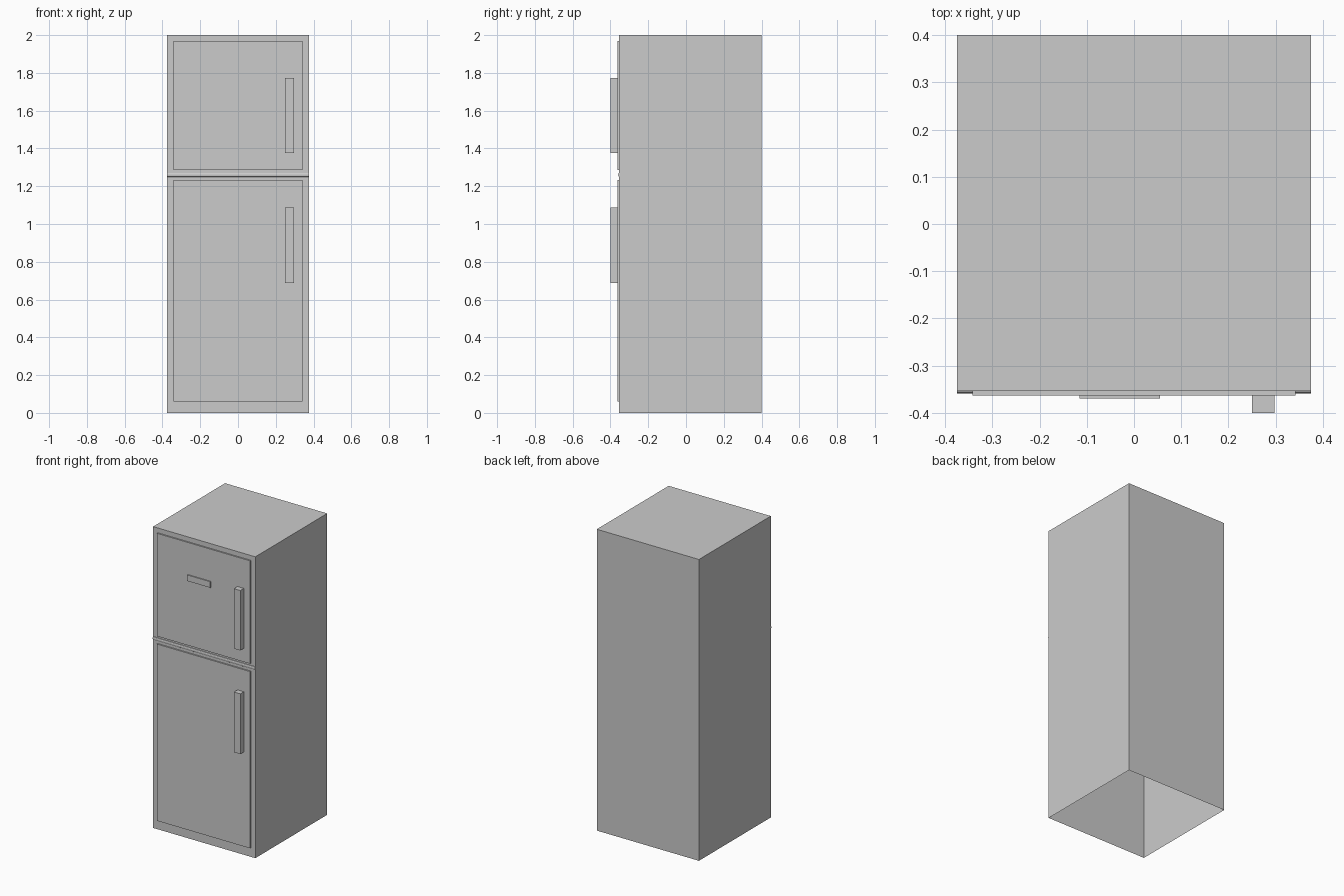
import bpy, bmesh
from math import sin, cos, pi

if "Cube" in bpy.data.objects:
    bpy.data.objects.remove(bpy.data.objects["Cube"])


def new_object(name, bm):
    bmesh.ops.recalc_face_normals(bm, faces=bm.faces)
    mesh = bpy.data.meshes.new(name)
    bm.to_mesh(mesh)
    bm.free()
    obj = bpy.data.objects.new(name, mesh)
    bpy.context.collection.objects.link(obj)
    return obj


def box(name, x, y, z, open_side=None):
    """Box from (min, max) ranges; open_side is the normal of a face to leave out."""
    bm = bmesh.new()
    bmesh.ops.create_cube(bm, size=1)
    for v in bm.verts:
        v.co = [lo + (c + 0.5) * (hi - lo) for c, (lo, hi) in zip(v.co, (x, y, z))]
    if open_side:
        bm.normal_update()
        gone = [f for f in bm.faces if sum(a * b for a, b in zip(f.normal, open_side)) > 0.9]
        bmesh.ops.delete(bm, geom=gone, context='FACES')
    return new_object(name, bm)


FRONT = -0.354   # cabinet front
DOOR = -0.363    # door panel front
BACK = (0, 1, 0)

# Cabinet shell, open underneath
box("cabinet", (-0.375, 0.375), (FRONT, 0.4), (0, 2), open_side=(0, 0, -1))

# Raised door panels and their bar handles
doors = {
    "freezer": ((1.285, 1.968), (1.375, 1.773)),
    "fridge": ((0.06, 1.233), (0.687, 1.087)),
}
for name, (panel_z, handle_z) in doors.items():
    box(name + "_door", (-0.342, 0.342), (DOOR, FRONT), panel_z, open_side=BACK)
    box(name + "_handle", (0.25, 0.297), (-0.4, DOOR), handle_z, open_side=BACK)

# Plain plate on the freezer door
box("door_plate", (-0.115, 0.055), (-0.37, DOOR), (1.715, 1.755), open_side=BACK)

# Slim rounded divider strip between the doors
bm = bmesh.new()
arc = [(FRONT - 0.005 * sin(pi * i / 6), 1.26 + 0.011 * cos(pi * i / 6)) for i in range(7)]
left, right = ([bm.verts.new((x, y, z)) for y, z in arc] for x in (-0.375, 0.375))
for i in range(6):
    bm.faces.new((left[i], left[i + 1], right[i + 1], right[i]))
bm.faces.new(left)
bm.faces.new(right)
new_object("divider_strip", bm)
